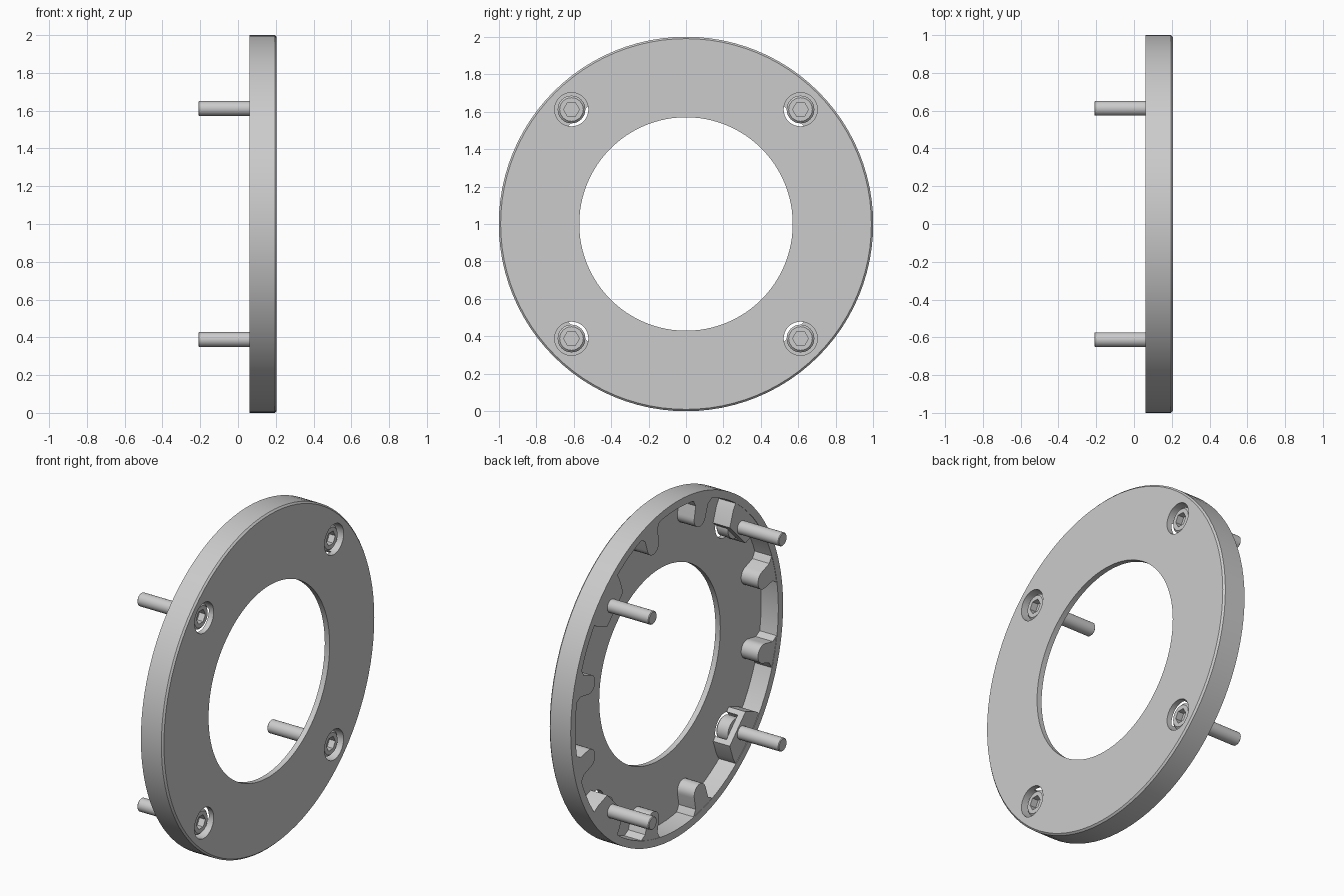
import bpy, bmesh, math
from mathutils import Vector

if "Cube" in bpy.data.objects:
    bpy.data.objects.remove(bpy.data.objects["Cube"])

BACK, PLATE, FACE = 0.06, 0.173, 0.205      # depths along x
BOLT_RADIUS = 0.865                         # bolt circle
CENTRE_Z = 1.0

grey = bpy.data.materials.new("light grey")
grey.use_nodes = True
grey.diffuse_color = (0.6, 0.6, 0.6, 1)
grey.node_tree.nodes["Principled BSDF"].inputs["Base Color"].default_value = (0.6, 0.6, 0.6, 1)


def finish(name, bm):
    bmesh.ops.recalc_face_normals(bm, faces=bm.faces)
    mesh = bpy.data.meshes.new(name)
    bm.to_mesh(mesh)
    bm.free()
    mesh.materials.append(grey)
    ob = bpy.data.objects.new(name, mesh)
    bpy.context.collection.objects.link(ob)
    return ob


def polar(x, radius, angle, y=0.0, z=CENTRE_Z):
    return Vector((x, y + radius * math.cos(angle), z + radius * math.sin(angle)))


def lathe(bm, profile, sides, y=0.0, z=CENTRE_Z, closed=False):
    """Revolve (x, radius) points about an axis along x; open ends are capped."""
    rings = [[bm.verts.new(polar(x, r, math.tau * i / sides, y, z)) for i in range(sides)]
             for x, r in profile]
    pairs = list(zip(rings, rings[1:]))
    if closed:
        pairs.append((rings[-1], rings[0]))
    else:
        bm.faces.new(rings[0])
        bm.faces.new(rings[-1])
    for a, b in pairs:
        for i in range(sides):
            j = (i + 1) % sides
            bm.faces.new((a[i], a[j], b[j], b[i]))


def prism(bm, outline, x0, x1, angle):
    """Extrude a (radial, sideways) outline along x, turned to an angle on the ring."""
    out = Vector((0, math.cos(angle), math.sin(angle)))
    side = Vector((0, -math.sin(angle), math.cos(angle)))
    ends = [[bm.verts.new(Vector((x, 0, CENTRE_Z)) + out * r + side * t) for r, t in outline]
            for x in (x0, x1)]
    for end in ends:
        bm.faces.new(end)
    n = len(outline)
    for i in range(n):
        j = (i + 1) % n
        bm.faces.new((ends[0][i], ends[0][j], ends[1][j], ends[1][i]))


def boolean(ob, tool, operation):
    tool.hide_render = True
    mod = ob.modifiers.new(operation.lower(), "BOOLEAN")
    mod.operation, mod.object, mod.solver = operation, tool, "EXACT"
    bpy.ops.object.select_all(action="DESELECT")
    bpy.context.view_layer.objects.active = ob
    ob.select_set(True)
    bpy.ops.object.modifier_apply(modifier=mod.name)
    bpy.data.objects.remove(tool)


def smooth(ob):
    bpy.ops.object.select_all(action="DESELECT")
    bpy.context.view_layer.objects.active = ob
    ob.select_set(True)
    bpy.ops.object.shade_smooth_by_angle(angle=math.radians(30))


bolt_angles = [math.radians(45 + 90 * k) for k in range(4)]

# Flange: flat annular plate with a rim wall turned backwards
bm = bmesh.new()
lathe(bm, [(BACK, 0.955), (BACK, 1.0), (FACE - 0.01, 1.0), (FACE, 0.99),
           (FACE, 0.57), (PLATE, 0.57), (PLATE, 0.955)], 96, closed=True)
flange = finish("flange", bm)

# Round-nosed lugs, with flared roots, and bolt bosses inside the rim
bm = bmesh.new()
nose = [(0.85 - 0.055 * math.cos(a), 0.055 * math.sin(a))
        for a in (math.radians(-90 + 15 * i) for i in range(13))]
lug = [(0.975, -0.11), (0.945, -0.085), (0.92, -0.06)] + nose
lug += [(0.92, 0.06), (0.945, 0.085), (0.975, 0.11)]
boss = [(0.97, -0.16), (0.9, -0.145), (0.815, -0.105),
        (0.815, 0.105), (0.9, 0.145), (0.97, 0.16)]
for angle in bolt_angles:
    prism(bm, boss, BACK + 0.003, PLATE + 0.015, angle)
    for turn in (-30, 30):
        prism(bm, lug, BACK + 0.002, PLATE + 0.015, angle + math.radians(turn))
boolean(flange, finish("lugs_and_bosses", bm), "UNION")

# Counterbores and shaft holes
bm = bmesh.new()
for angle in bolt_angles:
    p = polar(0, BOLT_RADIUS, angle)
    lathe(bm, [(0, 0.036), (0.1, 0.036), (0.1, 0.09), (0.3, 0.09)], 40, p.y, p.z)
boolean(flange, finish("bolt_holes", bm), "DIFFERENCE")
smooth(flange)

# Socket head bolts
names = ("back_upper", "front_upper", "front_lower", "back_lower")
for name, angle in zip(names, bolt_angles):
    p = polar(0, BOLT_RADIUS, angle)
    bm = bmesh.new()
    lathe(bm, [(-0.21, 0.035), (-0.206, 0.039), (0.101, 0.039), (0.101, 0.074),
               (0.174, 0.074), (0.184, 0.063)], 32, p.y, p.z)
    bolt = finish(name + "_bolt", bm)
    bm = bmesh.new()
    lathe(bm, [(0.145, 0.042), (0.25, 0.042)], 6, p.y, p.z)
    boolean(bolt, finish("hex_socket", bm), "DIFFERENCE")
    smooth(bolt)
